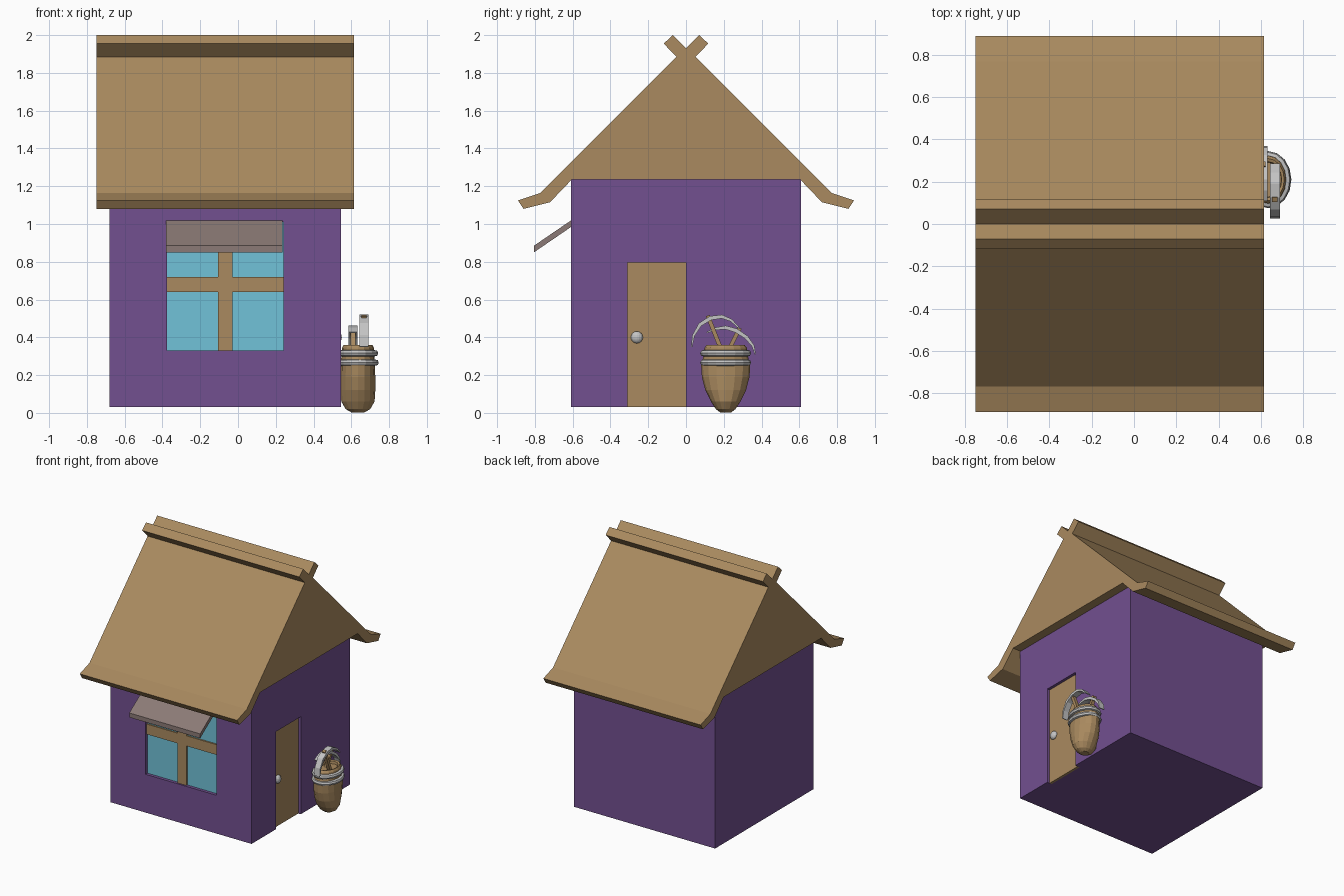
import bpy, bmesh, math
from mathutils import Vector

if "Cube" in bpy.data.objects:
    bpy.data.objects.remove(bpy.data.objects["Cube"], do_unlink=True)


def material(name, rgb):
    m = bpy.data.materials.new(name)
    m.use_nodes = True
    m.diffuse_color = (*rgb, 1)
    m.node_tree.nodes["Principled BSDF"].inputs["Base Color"].default_value = (*rgb, 1)
    return m


WOOD = material("tan wood", (0.40, 0.255, 0.115))
PURPLE = material("purple wall", (0.17, 0.08, 0.28))
GLASS = material("blue glass", (0.165, 0.54, 0.69))
CLOTH = material("grey brown awning", (0.26, 0.195, 0.18))
METAL = material("light grey metal", (0.55, 0.55, 0.55))


def finish(name, bm, mat):
    bmesh.ops.recalc_face_normals(bm, faces=bm.faces[:])
    me = bpy.data.meshes.new(name)
    bm.to_mesh(me)
    bm.free()
    me.materials.append(mat)
    ob = bpy.data.objects.new(name, me)
    bpy.context.collection.objects.link(ob)
    return ob


def prism(name, outline, x0, x1, mat):
    """Extrude a (y, z) outline along x."""
    bm = bmesh.new()
    face = bm.faces.new([bm.verts.new((x0, y, z)) for y, z in outline])
    new = bmesh.ops.extrude_face_region(bm, geom=[face])["geom"]
    bmesh.ops.translate(bm, vec=(x1 - x0, 0, 0),
                        verts=[v for v in new if isinstance(v, bmesh.types.BMVert)])
    return finish(name, bm, mat)


def box(name, x0, x1, y0, y1, z0, z1, mat):
    return prism(name, [(y0, z0), (y1, z0), (y1, z1), (y0, z1)], x0, x1, mat)


def rings(name, levels, centre, mat, sides=16):
    """Stack oval rings given as (z, x radius, y radius)."""
    bm = bmesh.new()
    loops = []
    for z, rx, ry in levels:
        angles = [math.tau * i / sides for i in range(sides)]
        loops.append([bm.verts.new((centre[0] + rx * math.cos(a),
                                    centre[1] + ry * math.sin(a), z)) for a in angles])
    for low, high in zip(loops, loops[1:]):
        for i in range(sides):
            j = (i + 1) % sides
            bm.faces.new((low[i], low[j], high[j], high[i]))
    bm.faces.new(loops[0])
    bm.faces.new(loops[-1])
    return finish(name, bm, mat)


def cut(target, cutter):
    mod = target.modifiers.new("recess", "BOOLEAN")
    mod.operation = "DIFFERENCE"
    mod.solver = "EXACT"
    mod.object = cutter
    cutter.hide_render = True
    bpy.context.view_layer.objects.active = target
    bpy.ops.object.modifier_apply(modifier=mod.name)
    bpy.data.objects.remove(cutter, do_unlink=True)


# Walls with shallow recesses for the window and door
LEFT, RIGHT, FRONT, BASE, EAVE = -0.68, 0.545, -0.61, 0.03, 1.235
DEPTH = 0.03
walls = box("walls", LEFT, RIGHT, FRONT, -FRONT, BASE, EAVE, PURPLE)
cut(walls, box("window_cutter", -0.375, 0.24, FRONT - 0.1, FRONT + DEPTH, 0.33, 1.01, PURPLE))
cut(walls, box("door_cutter", RIGHT - DEPTH, RIGHT + 0.1, -0.31, 0, BASE - 0.1, 0.795, PURPLE))

# Window panes and crossbars
glass_y = FRONT + DEPTH
box("window_glass", -0.375, 0.24, glass_y - 0.006, glass_y + 0.01, 0.33, 1.01, GLASS)
box("window_post", -0.105, -0.03, glass_y - 0.018, glass_y, 0.33, 1.01, WOOD)
box("window_rail", -0.375, 0.24, glass_y - 0.0175, glass_y, 0.64, 0.72, WOOD)

# Sloping awning
prism("awning", [(-0.60, 1.025), (-0.805, 0.885), (-0.805, 0.85), (-0.60, 0.99)],
      -0.38, 0.235, CLOTH)

# Door and round knob
box("door", RIGHT - DEPTH - 0.01, RIGHT - DEPTH + 0.008, -0.31, 0, BASE, 0.795, WOOD)
bm = bmesh.new()
bmesh.ops.create_uvsphere(bm, u_segments=16, v_segments=8, radius=0.032)
for v in bm.verts:
    v.co = Vector((RIGHT - 0.018 + v.co.x * 0.7, v.co.y - 0.26, v.co.z + 0.4))
finish("door_knob", bm, METAL)

# Solid gabled roof with crossed ridge boards and flared eaves
half = [(0.07, 2.0), (0.118, 1.955), (0.05, 1.885), (0.77, 1.165), (0.89, 1.125),
        (0.86, 1.08), (0.72, 1.115), (0.605, EAVE)]
prism("roof", [(0, 1.93)] + half + [(-y, z) for y, z in reversed(half)],
      -0.75, 0.615, WOOD)

# Oval barrel beside the door, with a hollow top
POT = (0.635, 0.21)
rings("barrel", [(0.003, 0.035, 0.03), (0.02, 0.065, 0.052), (0.06, 0.088, 0.078),
                 (0.12, 0.092, 0.108), (0.19, 0.092, 0.126), (0.25, 0.09, 0.13),
                 (0.30, 0.088, 0.118), (0.345, 0.084, 0.112), (0.36, 0.076, 0.1),
                 (0.355, 0.064, 0.085), (0.335, 0.062, 0.082)], POT, WOOD)
for name, z, rx in (("lower_hoop", 0.266, 0.11), ("upper_hoop", 0.316, 0.107)):
    rings(name, [(z - 0.018, rx - 0.025, 0.115), (z - 0.013, rx - 0.005, 0.129),
                 (z, rx, 0.135), (z + 0.013, rx - 0.005, 0.129),
                 (z + 0.018, rx - 0.025, 0.115)], POT, METAL)


def blade(name, path, x0, x1):
    """Curved pick head, tapering to both ends."""
    pts = [Vector(p) for p in path]
    outer, inner = [], []
    for i, p in enumerate(pts):
        along = (pts[min(i + 1, len(pts) - 1)] - pts[max(i - 1, 0)]).normalized()
        side = Vector((-along.y, along.x)) * (0.003 + 0.008 * math.sin(math.pi * i / (len(pts) - 1)))
        outer.append(p + side)
        inner.append(p - side)
    prism(name, outer + inner[::-1], x0, x1, METAL)


def handle(name, low, high, x0, x1):
    low, high = Vector(low), Vector(high)
    d = (high - low).normalized() * 0.011
    s = Vector((-d.y, d.x))
    prism(name, [low + s, high + s, high - s, low - s], x0, x1, WOOD)


# Two picks standing in the barrel
blade("tall_pick_head", [(0.03, 0.35), (0.04, 0.41), (0.075, 0.468), (0.13, 0.502),
                         (0.19, 0.51), (0.24, 0.49), (0.285, 0.445)], 0.643, 0.69)
handle("tall_pick_handle", (0.20, 0.30), (0.115, 0.515), 0.653, 0.68)
blade("short_pick_head", [(0.11, 0.425), (0.16, 0.446), (0.21, 0.452), (0.265, 0.436),
                          (0.32, 0.40), (0.355, 0.355), (0.367, 0.31)], 0.585, 0.632)
handle("short_pick_handle", (0.21, 0.30), (0.285, 0.45), 0.595, 0.622)
